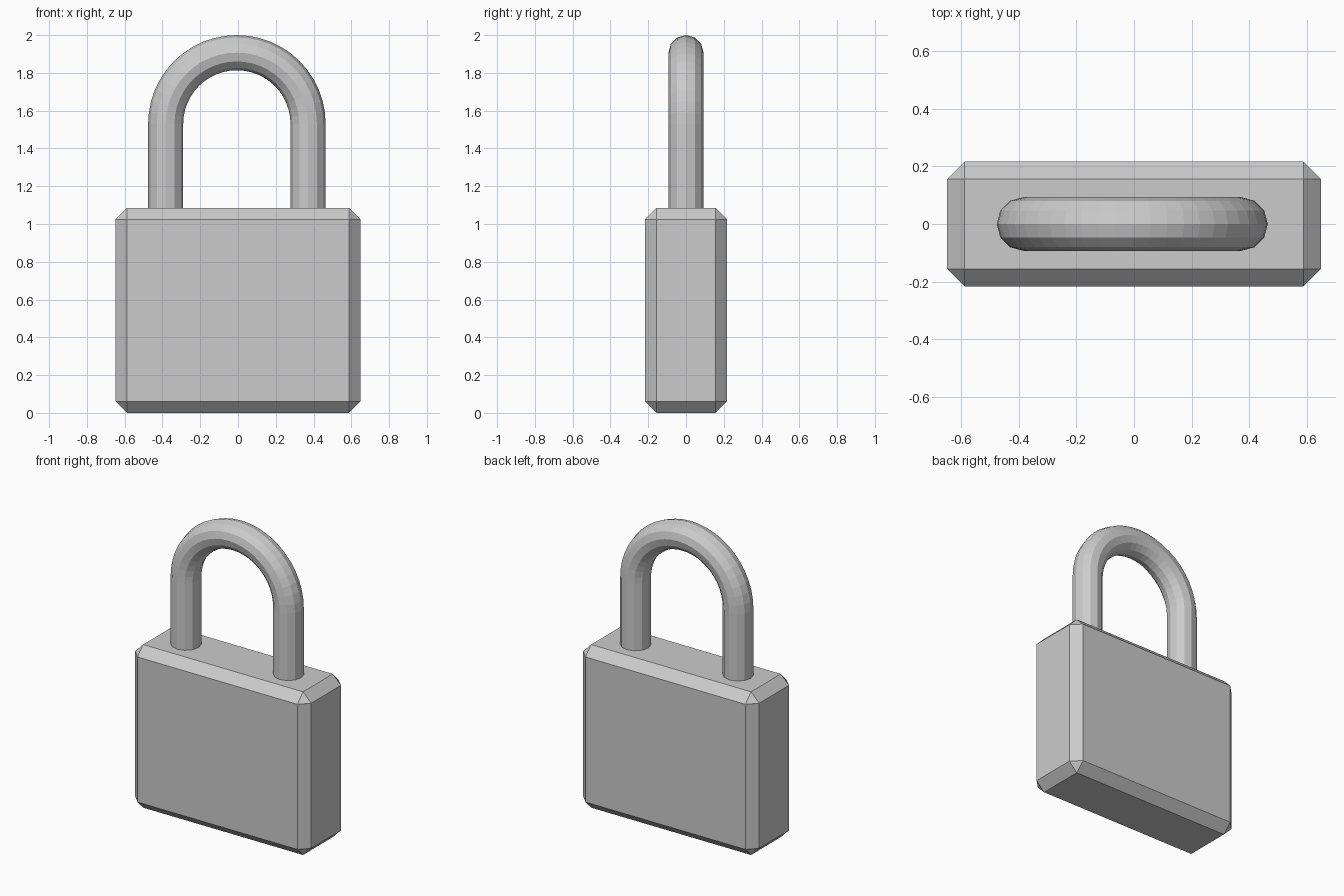
import bpy, bmesh
from math import sin, cos, pi

if "Cube" in bpy.data.objects:
    bpy.data.objects.remove(bpy.data.objects["Cube"])


def add_object(name, bm):
    bmesh.ops.recalc_face_normals(bm, faces=bm.faces)
    mesh = bpy.data.meshes.new(name)
    bm.to_mesh(mesh)
    bm.free()
    obj = bpy.data.objects.new(name, mesh)
    bpy.context.collection.objects.link(obj)
    return obj


# Lock body: box with a flat chamfer on every edge
W, D, H, CHAMFER = 1.296, 0.432, 1.085, 0.06
bm = bmesh.new()
bmesh.ops.create_cube(bm, size=1)
bmesh.ops.scale(bm, vec=(W, D, H), verts=bm.verts)
bmesh.ops.translate(bm, vec=(0, 0, H / 2), verts=bm.verts)
bmesh.ops.bevel(bm, geom=bm.edges[:], offset=CHAMFER, offset_type='OFFSET',
                segments=1, profile=0.5, affect='EDGES')
add_object("lock_body", bm)

# Shackle: 12-sided tube swept up one leg, over a half circle and down
TUBE, ARC, SIDES, STEPS = 0.093, 0.377, 12, 24
CENTRE_X, ARC_Z, LEG_Z = -0.006, 1.53, 1.04
path = [(0, LEG_Z)]
path += [(pi * i / STEPS, ARC_Z) for i in range(STEPS + 1)]
path += [(pi, LEG_Z)]

bm = bmesh.new()
rings = []
for angle, z in path:
    ring = []
    for j in range(SIDES):
        t = 2 * pi * j / SIDES
        r = ARC + TUBE * cos(t)
        ring.append(bm.verts.new((CENTRE_X + r * cos(angle),
                                  TUBE * sin(t),
                                  z + r * sin(angle))))
    rings.append(ring)
for a, b in zip(rings, rings[1:]):
    for j in range(SIDES):
        k = (j + 1) % SIDES
        bm.faces.new((a[j], a[k], b[k], b[j]))
bm.faces.new(rings[0])
bm.faces.new(rings[-1])
add_object("shackle", bm)
